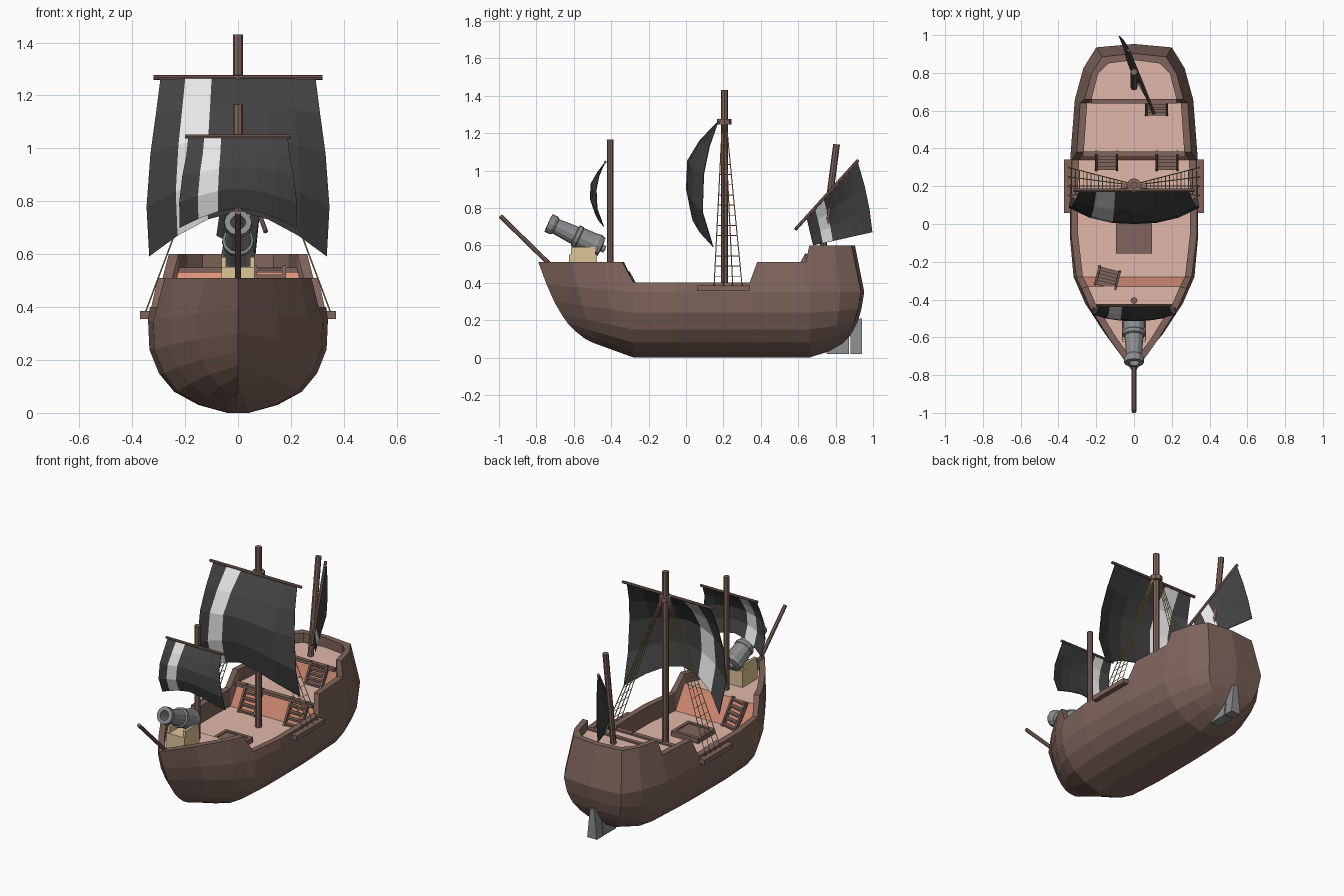
import bpy, bmesh, math
from mathutils import Vector, Matrix

if "Cube" in bpy.data.objects:
    bpy.data.objects.remove(bpy.data.objects["Cube"])

def material(name, r, g, b):
    lin = lambda c: ((c / 255 + 0.055) / 1.055) ** 2.4
    m = bpy.data.materials.new(name)
    m.diffuse_color = (lin(r), lin(g), lin(b), 1)
    m.use_nodes = True
    m.node_tree.nodes["Principled BSDF"].inputs["Base Color"].default_value = m.diffuse_color
    return m

HULL = material("hull_brown", 128, 101, 92)
DECK = material("deck_pink", 226, 183, 170)
RISER = material("riser_orange", 230, 152, 127)
BLACK = material("sail_black", 66, 66, 66)
WHITE = material("stripe_white", 235, 235, 235)
IRON = material("iron_grey", 138, 140, 141)
TAN = material("block_tan", 222, 198, 152)
ROPE = material("rope_tan", 205, 176, 122)

def finish(name, bm, *mats):
    bmesh.ops.recalc_face_normals(bm, faces=bm.faces)
    me = bpy.data.meshes.new(name)
    bm.to_mesh(me)
    bm.free()
    for m in mats:
        me.materials.append(m)
    ob = bpy.data.objects.new(name, me)
    bpy.context.collection.objects.link(ob)
    return ob

def rod(bm, p, q, r1, r2=None, n=8):
    p, q = Vector(p), Vector(q)
    d = q - p
    mat = Matrix.Translation((p + q) / 2) @ d.to_track_quat('Z', 'Y').to_matrix().to_4x4()
    bmesh.ops.create_cone(bm, cap_ends=True, segments=n, radius1=r1, radius2=r2 or r1,
                          depth=d.length, matrix=mat)

def box(bm, c, s, base=Matrix()):
    mat = base @ Matrix.Translation(c) @ Matrix.Diagonal((*s, 1))
    bmesh.ops.create_cube(bm, size=1, matrix=mat)

def lerp(a, b, t):
    return a + (b - a) * t

# ---- hull: lofted closed rings, outer skin + rail + inner wall + deck
FX = [0, .12, .44, .71, .88, .985, 1.0]
FZ = [0, 0, .03, .08, .15, .24, .35]
def mid(y, w, xt, zt):
    return [Vector((w * f, y, z)) for f, z in zip(FX, FZ)] + [Vector((xt, y, zt))]

stations = []          # (outer points, deck z, inner dx, inner dy)
fore = mid(-.28, .32, .305, .40)
stem = [(-.50, .08), (-.54, .10), (-.59, .14), (-.63, .18), (-.665, .23),
        (-.705, .30), (-.745, .39), (-.79, .51)]
for t, f in ((1, 0), (.65, .42), (.3, .78), (.12, .91)):
    pts = []
    for j, (p, (sy, sz)) in enumerate(zip(fore, stem)):
        k = f if j == 7 else f ** .85
        pts.append(Vector((p.x * k, lerp(p.y, sy, t), .51 if j == 7 else lerp(p.z, sz, t))))
    stations.append((pts, .45, .035, .06 if t == 1 else .01))
stations.append((fore, .29, .035, 0))
for y, w, xt, zt, dz in ((-.06, .34, .333, .40, .29), (.2, .34, .333, .40, .29),
                         (.34, .337, .328, .40, .29), (.38, .335, .303, .51, .43),
                         (.64, .315, .285, .51, .43), (.66, .313, .262, .60, .54)):
    stations.append((mid(y, w, xt, zt), dz, .037, 0))
aft = stations[-1][0]
stern = [(0, .83, .07), (.03, .835, .075), (.085, .85, .10), (.13, .875, .14), (.165, .90, .19),
         (.19, .92, .26), (.20, .935, .35), (.17, .885, .60)]
for t in (.6, 1):
    pts = [Vector((lerp(p.x, e[0], t ** 1.8), lerp(p.y, e[1], t), lerp(p.z, e[2], t ** 1.5)))
           for p, e in zip(aft, stern)]
    stations.append((pts, .54, .035, -.035 if t == 1 else 0))
# shallow centre ridge closing the stern
stations.append(([Vector((0, y + .018 * min(1, x / .1), z)) for x, y, z in stern], .54, 0, -.035))

bm = bmesh.new()
rings = []
for pts, dz, dx, dy in stations:
    top = pts[7]
    inner = Vector((max(top.x - dx, 0), top.y + dy, top.z))
    half = pts + [inner, Vector((inner.x, inner.y, dz))]
    loop = half + [Vector((-p.x, p.y, p.z)) for p in reversed(half[1:])]
    rings.append([bm.verts.new(p) for p in loop])
n = len(rings[0])
for a, b in zip(rings, rings[1:]):
    for i in range(n):
        f = bm.faces.new((a[i], a[(i + 1) % n], b[(i + 1) % n], b[i]))
        if i == 9:
            step = abs(a[i].co.z - b[i].co.z) > .02
            f.material_index = 2 if step else 1
bmesh.ops.remove_doubles(bm, verts=bm.verts, dist=.0005)
bmesh.ops.dissolve_degenerate(bm, edges=bm.edges, dist=.0005)
finish("hull", bm, HULL, DECK, RISER)

# ---- deck edge beams and side channel boards
bm = bmesh.new()
box(bm, (0, .37, .43), (.54, .03, .02))
box(bm, (0, .65, .54), (.45, .025, .02))
finish("deck_beams", bm, HULL)
bm = bmesh.new()
for s in (-1, 1):
    box(bm, (s * .345, .2, .37), (.05, .285, .03))
finish("channel_boards", bm, HULL)

# ---- stairs: two inclined stringers with treads, rising along local +y
def stairs(name, x, y, z0, z1, rot, run=.09, w=.11):
    bm = bmesh.new()
    base = Matrix.Translation((x, y, 0)) @ Matrix.Rotation(rot, 4, 'Z')
    ang = math.atan2(z1 - z0, run)
    for s in (-1, 1):
        tilt = base @ Matrix.Translation((s * w / 2, 0, (z0 + z1) / 2)) @ Matrix.Rotation(ang, 4, 'X')
        box(bm, (0, 0, 0), (.012, math.hypot(run, z1 - z0) * .95, .024), tilt)
    for i in range(5):
        k = (i + .5) / 5
        box(bm, (0, lerp(-run / 2, run / 2, k), lerp(z0, z1, k)), (w, .024, .012), base)
    finish(name, bm, HULL)

stairs("stairs_left", -.145, .335, .29, .45, 0)
stairs("stairs_right", .175, .335, .29, .45, 0)
stairs("poop_stairs", .12, .615, .43, .555, 0, run=.07)
stairs("fore_stairs", -.14, -.285, .29, .46, math.pi - .25)

# ---- cargo hatch with frame and planks
bm = bmesh.new()
for s in (-1, 1):
    box(bm, (s * .085, -.07, .305), (.02, .17, .035))
    box(bm, (0, -.07 + s * .075, .305), (.19, .02, .035))
for i in range(3):
    box(bm, (0, -.115 + i * .045, .300), (.16, .045, .03))
finish("hatch", bm, HULL)

# ---- masts, yards and bowsprit
for name, p, q, r in (("main_mast", (0, .205, .28), (0, .205, 1.43), .019),
                      ("fore_mast", (0, -.405, .44), (0, -.405, 1.165), .018),
                      ("mizzen_mast", (0, .725, .53), (0, .805, 1.14), .018),
                      ("bowsprit", (0, -.735, .505), (0, -.993, .757), .012),
                      ("main_yard", (-.32, .178, 1.268), (.32, .178, 1.268), .009),
                      ("fore_yard", (-.2, -.432, 1.045), (.2, -.432, 1.045), .008),
                      ("mizzen_yard", (.105, .585, .685), (-.03, .92, 1.055), .009)):
    bm = bmesh.new()
    rod(bm, p, q, r)
    finish(name, bm, HULL)
bm = bmesh.new()
rod(bm, (0, .205, 1.245), (0, .205, 1.275), .038)
finish("mast_collar", bm, HULL)

# ---- sails: grids with one white column
U = [-1, -.68, -.34, 0, .34, .68, 1]
def sail(name, point, rows, stripe):
    bm = bmesh.new()
    g = [[bm.verts.new(point(u, k)) for u in U] for k in range(rows)]
    for a, b in zip(g, g[1:]):
        for i in range(len(U) - 1):
            f = bm.faces.new((a[i], a[i + 1], b[i + 1], b[i]))
            f.material_index = int(i == stripe)
    ob = finish(name, bm, BLACK, WHITE)
    mod = ob.modifiers.new("thickness", 'SOLIDIFY')
    mod.thickness, mod.offset = .004, 0

def square_sail(name, w, ztop, drop_mid, drop_edge, y_edge, y_mid):
    V = [0, .2, .42, .72, 1]
    def point(u, k):
        a = abs(u) ** 2.5
        drop = lerp(drop_mid, drop_edge, abs(u) ** 1.6)
        return (u * w[k], lerp(y_mid[k], y_edge[k], a), ztop - V[k] * drop)
    sail(name, point, 5, 1)

square_sail("main_sail", (.293, .31, .33, .345, .335), 1.262, .50, .67,
            (.172, .125, .095, .088, .145), (.172, .075, .008, .002, .03))
square_sail("fore_sail", (.188, .195, .21, .222, .22), 1.04, .265, .34,
            (-.435, -.465, -.48, -.475, -.44), (-.435, -.475, -.508, -.512, -.485))

def mizzen_point(u, k):
    t, v = (u + 1) / 2, k / 3
    head = Vector((.08, .645, .75)).lerp(Vector((-.025, .918, 1.045)), t)
    foot = Vector((.065, .68, .60)).lerp(Vector((-.08, .996, .67)), t)
    p = head.lerp(foot, v)
    p.x -= .03 * math.sin(math.pi * v) * math.sin(math.pi * t)
    p.y += .012 * math.sin(math.pi * v) * t
    return p
sail("mizzen_sail", mizzen_point, 4, 1)

# ---- shrouds with rungs, both sides
bm = bmesh.new()
for s in (-1, 1):
    lines = [(Vector((s * .35, y, .38)), Vector((s * .025, .205 + (y - .225) * .15, 1.25)))
             for y in (.15, .20, .25, .30)]
    for a, b in lines:
        rod(bm, a, b, .0028, n=4)
    for i in range(1, 15):
        k = i / 16
        rod(bm, lines[0][0].lerp(lines[0][1], k), lines[3][0].lerp(lines[3][1], k), .0022, n=4)
finish("shrouds", bm, ROPE)

# ---- bow cannon: lathed barrel with bore, on a block
bm = bmesh.new()
profile = [(0, -.02), (.018, -.016), (.02, 0), (.056, .005), (.064, .03), (.060, .05), (.056, .13),
           (.060, .135), (.060, .155), (.050, .16), (.042, .27), (.052, .285), (.052, .315),
           (.029, .317), (.027, .22), (0, .22)]
axis = Vector((0, -.285, .135)).to_track_quat('Z', 'Y').to_matrix().to_4x4()
place = Matrix.Translation((0, -.45, .585)) @ axis
N = 12
loops = [[bm.verts.new(place @ Vector((r * math.cos(2 * math.pi * i / N),
                                       r * math.sin(2 * math.pi * i / N), h)))
          for i in range(N)] for r, h in profile]
for a, b in zip(loops, loops[1:]):
    for i in range(N):
        bm.faces.new((a[i], a[(i + 1) % N], b[(i + 1) % N], b[i]))
bmesh.ops.remove_doubles(bm, verts=bm.verts, dist=.0005)
finish("cannon_barrel", bm, IRON)
bm = bmesh.new()
box(bm, (0, -.55, .497), (.125, .15, .11))
for s in (-1, 1):
    box(bm, (s * .054, -.55, .57), (.016, .13, .04))
finish("cannon_block", bm, TAN)

# ---- rudder: post piece and blade as extruded profiles, wider at the bottom
def plate(name, outline):
    bm = bmesh.new()
    sides = [[bm.verts.new((s * lerp(.034, .014, (z - .02) / .19), y, z)) for y, z in outline]
             for s in (-1, 1)]
    for side in sides:
        bm.faces.new(side)
    for i in range(len(outline)):
        j = (i + 1) % len(outline)
        bm.faces.new((sides[0][i], sides[0][j], sides[1][j], sides[1][i]))
    finish(name, bm, IRON)
plate("rudder_post", [(.75, .02), (.872, .02), (.872, .14), (.83, .09), (.75, .05)])
plate("rudder_blade", [(.88, .02), (.94, .02), (.94, .21), (.90, .20), (.88, .14)])
